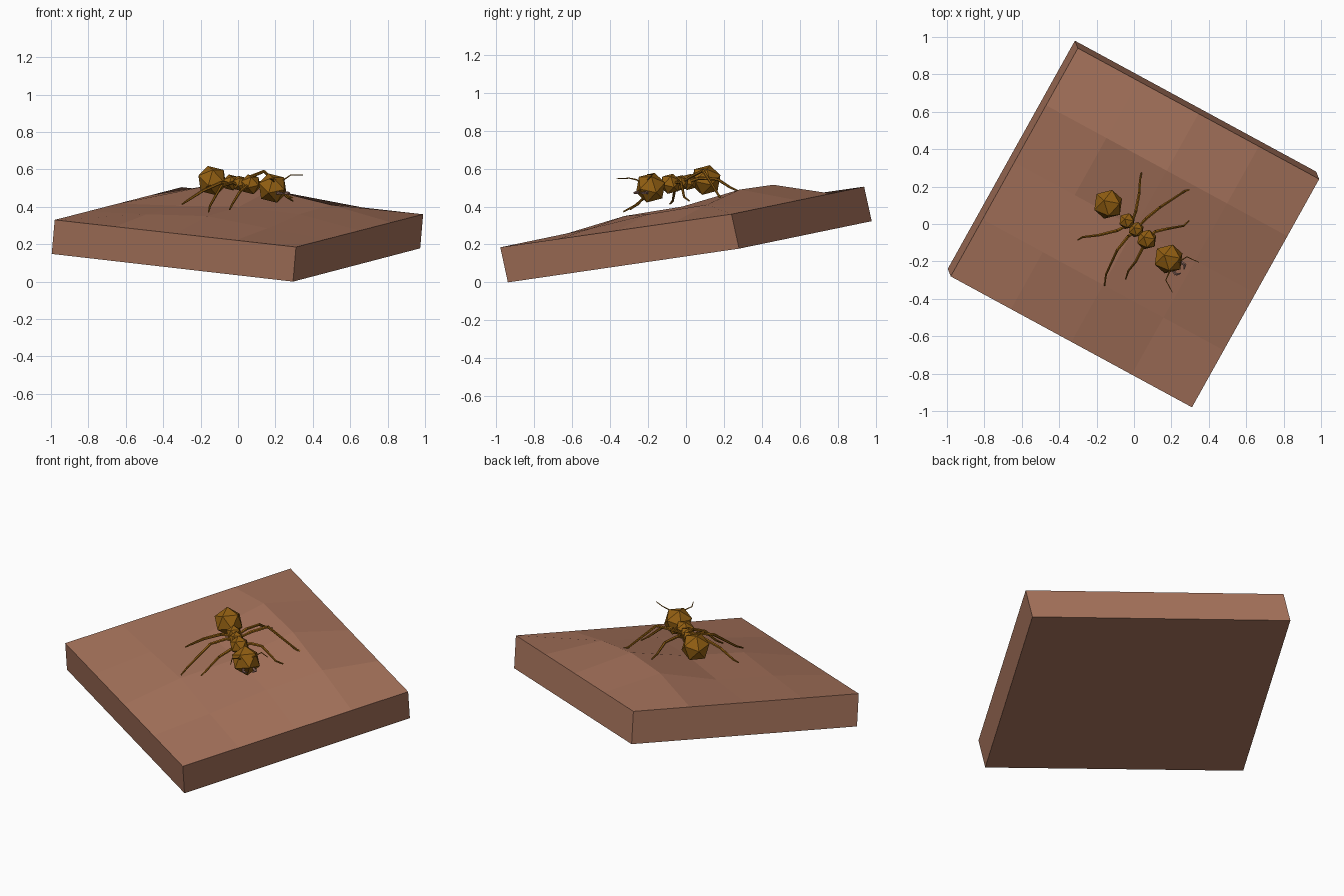
import bpy, bmesh, math
from mathutils import Vector, Matrix

if "Cube" in bpy.data.objects:
    bpy.data.objects.remove(bpy.data.objects["Cube"])


def mat(name, rgb):
    m = bpy.data.materials.new(name)
    m.diffuse_color = (*rgb, 1)
    m.use_nodes = True
    m.node_tree.nodes["Principled BSDF"].inputs["Base Color"].default_value = m.diffuse_color
    return m


EARTH = mat("earth_brown", (0.38, 0.17, 0.105))
AMBER = mat("amber_brown", (0.29, 0.115, 0.006))
MAUVE = mat("mauve_jaw", (0.30, 0.16, 0.13))


def finish(bm, name, material):
    bmesh.ops.recalc_face_normals(bm, faces=bm.faces)
    me = bpy.data.meshes.new(name)
    bm.to_mesh(me)
    bm.free()
    me.materials.append(material)
    ob = bpy.data.objects.new(name, me)
    bpy.context.collection.objects.link(ob)
    return ob


# Tilted ground slab: 4 x 4 grid top with raised inner points
left, front, back = Vector((-.98, -.28, .33)), Vector((.31, -.98, .185)), Vector((-.30, .94, .505))
inner = {(1, 1): .36, (2, 1): .35, (3, 1): .285,
         (1, 2): .405, (2, 2): .40, (3, 2): .36,
         (1, 3): .515, (2, 3): .49, (3, 3): .41}
drop = Vector((-.016, .04, -.182))
bm = bmesh.new()
top = {}
for i in range(5):
    for j in range(5):
        p = left + (front - left) * i / 4 + (back - left) * j / 4
        p.z = inner.get((i, j), p.z)
        top[i, j] = bm.verts.new(p)
for i in range(4):
    for j in range(4):
        bm.faces.new((top[i, j], top[i + 1, j], top[i + 1, j + 1], top[i, j + 1]))
corners = [(0, 0), (4, 0), (4, 4), (0, 4)]
low = [bm.verts.new(top[c].co + drop) for c in corners]
low[1].co.z = 0
bm.faces.new(low[::-1])
for k in range(4):
    (a, b), (c, d) = corners[k], corners[(k + 1) % 4]
    edge = [top[a + (c - a) * t // 4, b + (d - b) * t // 4] for t in range(5)]
    bm.faces.new(edge + [low[(k + 1) % 4], low[k]])
finish(bm, "ground_slab", EARTH)

# Body segments: low-poly balls with their poles along the body axis
axis = Vector((.325, -.29, -.04)).normalized()
side = axis.cross(Vector((0, 0, 1))).normalized()
up = side.cross(axis)
frame = Matrix((up, side, axis)).transposed().to_4x4()


def ball(name, centre, r):
    bm = bmesh.new()
    bmesh.ops.create_icosphere(bm, subdivisions=1, radius=r,
                               matrix=Matrix.Translation(centre) @ frame @ Matrix.Rotation(math.pi, 4, 'Z'))
    finish(bm, name, AMBER)


ball("abdomen", (-.138, .105, .54), .084)
ball("waist", (-.037, .015, .53), .046)
ball("mid_body", (.012, -.03, .525), .044)
ball("chest", (.068, -.083, .52), .057)
ball("head", (.185, -.187, .5), .084)


# Limbs: jointed tapered tubes through a few points
def limb(name, pts, radii, material=AMBER, sides=6):
    bm = bmesh.new()
    for a, b, r1, r2 in zip(pts, pts[1:], radii, radii[1:]):
        a, b = Vector(a), Vector(b)
        m = Matrix.Translation((a + b) / 2) @ (b - a).to_track_quat('Z', 'Y').to_matrix().to_4x4()
        bmesh.ops.create_cone(bm, cap_ends=True, segments=sides, radius1=r1, radius2=r2,
                              depth=(b - a).length, matrix=m)
    finish(bm, name, material)


LEG = (.007, .009, .008, .006, .004)
legs = {
    "left_rear_leg": [(-.02, 0, .52), (-.09, -.035, .53), (-.19, -.06, .485), (-.275, -.07, .43), (-.3, -.085, .413)],
    "left_middle_leg": [(.015, -.035, .51), (-.03, -.065, .53), (-.09, -.14, .51), (-.15, -.27, .405), (-.157, -.33, .373)],
    "left_front_leg": [(.06, -.085, .51), (.045, -.13, .51), (.01, -.2, .48), (-.03, -.25, .415), (-.045, -.295, .385)],
    "right_rear_leg": [(-.01, .01, .53), (.01, .07, .55), (.028, .165, .545), (.032, .235, .5), (.04, .275, .482)],
    "right_middle_leg": [(.02, -.02, .53), (.065, .03, .56), (.14, .09, .59), (.27, .175, .455), (.315, .188, .435)],
    "right_front_leg": [(.075, -.075, .52), (.115, -.04, .53), (.18, -.025, .525), (.265, -.01, .45), (.295, .018, .43)],
}
for name, pts in legs.items():
    limb(name, pts, LEG)

# Antennae
limb("right_antenna", [(.225, -.205, .53), (.245, -.2, .545), (.282, -.175, .57), (.347, -.205, .57)],
     (.004, .004, .003, .002))
limb("left_antenna", [(.195, -.24, .53), (.187, -.262, .542), (.17, -.3, .55), (.205, -.365, .547)],
     (.004, .004, .003, .002))

# Jaws on the front of the head
for s, label in ((-1, "left"), (1, "right")):
    base = Vector((.185, -.187, .5)) + axis * .065 - up * .02 - side * .03 * s
    limb(label + "_jaw", [base, base + axis * .022 - side * .006 * s, base + axis * .036 + side * .016 * s],
         (.009, .008, .003), MAUVE, 5)
